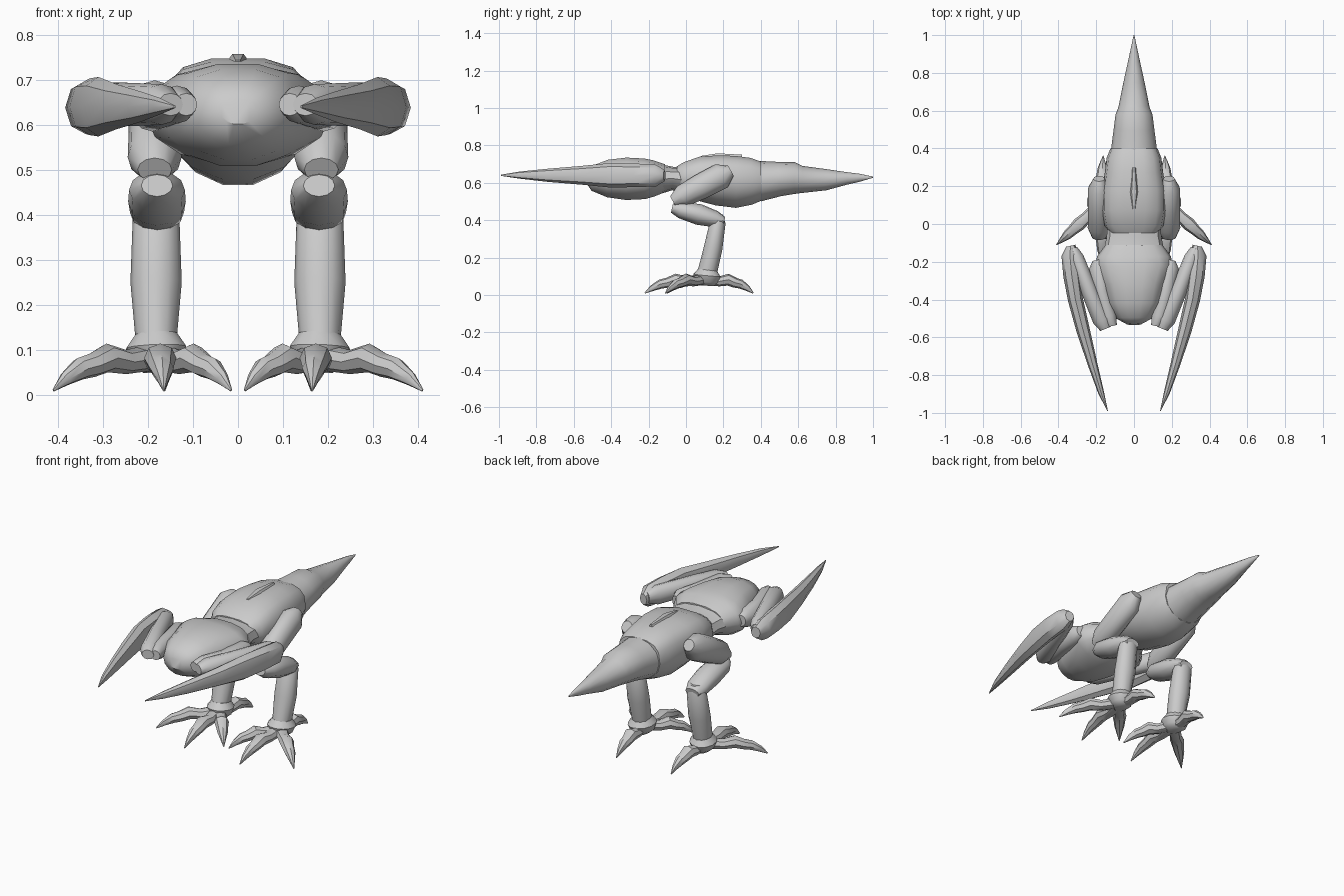
import bpy, bmesh, math
from mathutils import Vector

grey = bpy.data.materials.new("plain_grey")
grey.diffuse_color = (0.6, 0.6, 0.6, 1)


def loft(name, rings, sides=12, top=1.0, bottom=1.0):
    """Capped tube through rings (x, y, z, half width, half height)."""
    pts = [Vector(r[:3]) for r in rings]
    side = (pts[-1] - pts[0]).cross(Vector((0, 0, 1))).normalized()
    bm = bmesh.new()
    loops = []
    for i, r in enumerate(rings):
        tangent = (pts[min(i + 1, len(pts) - 1)] - pts[max(i - 1, 0)]).normalized()
        up = side.cross(tangent).normalized()
        loop = []
        for k in range(sides):
            a = math.tau * k / sides
            c, s = math.cos(a), math.sin(a)
            e = top if s > 0 else bottom
            w = math.copysign(abs(c) ** e, c) * r[3]
            h = math.copysign(abs(s) ** e, s) * r[4]
            loop.append(bm.verts.new(pts[i] + side * w + up * h))
        loops.append(loop)
    for a, b in zip(loops, loops[1:]):
        for k in range(sides):
            j = (k + 1) % sides
            bm.faces.new((a[k], a[j], b[j], b[k]))
    bm.faces.new(loops[0][::-1])
    bm.faces.new(loops[-1])
    bmesh.ops.recalc_face_normals(bm, faces=bm.faces[:])
    mesh = bpy.data.meshes.new(name)
    bm.to_mesh(mesh)
    bm.free()
    mesh.materials.append(grey)
    ob = bpy.data.objects.new(name, mesh)
    bpy.context.collection.objects.link(ob)
    bpy.ops.object.select_all(action='DESELECT')
    ob.select_set(True)
    bpy.context.view_layer.objects.active = ob
    bpy.ops.object.shade_smooth_by_angle(angle=math.radians(40))
    return ob


def spine(name, rows, **kw):
    """Body section from rows (y, half width, bottom z, top z)."""
    return loft(name, [(0, y, (b + t) / 2, w, (t - b) / 2) for y, w, b, t in rows], **kw)


def pair(name, rings, **kw):
    """Same part on the right and the left."""
    for label, s in (("right", 1), ("left", -1)):
        loft(label + "_" + name, [(s * r[0],) + tuple(r[1:]) for r in rings], **kw)


# Trunk
spine("chest", [(-0.53, 0.04, 0.60, 0.66), (-0.50, 0.095, 0.555, 0.695),
                (-0.42, 0.14, 0.52, 0.725), (-0.32, 0.165, 0.505, 0.737),
                (-0.22, 0.205, 0.51, 0.732), (-0.17, 0.195, 0.525, 0.722),
                (-0.11, 0.15, 0.55, 0.70)], sides=14, top=0.85)
spine("waist", [(-0.14, 0.16, 0.54, 0.70), (-0.07, 0.145, 0.56, 0.685),
                (0.02, 0.14, 0.53, 0.69)], top=0.85)
spine("hips", [(-0.05, 0.125, 0.55, 0.69), (-0.01, 0.155, 0.525, 0.712),
               (0.07, 0.17, 0.50, 0.742), (0.17, 0.17, 0.475, 0.75),
               (0.27, 0.155, 0.462, 0.745), (0.35, 0.145, 0.48, 0.735),
               (0.40, 0.125, 0.50, 0.715)], sides=14, top=0.7, bottom=1.05)
spine("back_ridge", [(0.08, 0.01, 0.72, 0.745), (0.17, 0.025, 0.72, 0.76),
                     (0.30, 0.01, 0.72, 0.752)], sides=6)
spine("tail", [(0.39, 0.122, 0.50, 0.718), (0.50, 0.108, 0.528, 0.712),
               (0.58, 0.098, 0.54, 0.71), (0.62, 0.082, 0.545, 0.69),
               (0.75, 0.056, 0.56, 0.673), (0.86, 0.032, 0.59, 0.657),
               (0.93, 0.017, 0.606, 0.648), (1.0, 0.002, 0.627, 0.633)])

# Folded arms with long blades
pair("upper_arm", [(0.195, -0.19, 0.635, 0.025, 0.03), (0.19, -0.23, 0.635, 0.05, 0.05),
                   (0.17, -0.36, 0.635, 0.042, 0.043), (0.135, -0.49, 0.645, 0.042, 0.042),
                   (0.115, -0.54, 0.645, 0.025, 0.025)])
pair("forearm", [(0.15, -0.555, 0.645, 0.03, 0.025), (0.17, -0.51, 0.645, 0.048, 0.045),
                 (0.235, -0.36, 0.645, 0.043, 0.048), (0.305, -0.18, 0.645, 0.04, 0.05),
                 (0.325, -0.13, 0.645, 0.025, 0.03)])
pair("blade", [(0.335, -0.115, 0.638, 0.025, 0.03), (0.34, -0.16, 0.638, 0.045, 0.058),
               (0.33, -0.27, 0.64, 0.045, 0.063), (0.31, -0.40, 0.64, 0.04, 0.066),
               (0.27, -0.56, 0.64, 0.036, 0.05), (0.22, -0.74, 0.64, 0.026, 0.035),
               (0.175, -0.89, 0.641, 0.016, 0.019), (0.14, -0.99, 0.64, 0.002, 0.003)], sides=8)

# Legs
pair("thigh", [(0.185, 0.24, 0.665, 0.03, 0.03), (0.185, 0.19, 0.637, 0.058, 0.07),
               (0.185, 0.08, 0.58, 0.058, 0.068), (0.185, -0.02, 0.528, 0.06, 0.06),
               (0.185, -0.07, 0.50, 0.038, 0.03)])
pair("shin", [(0.18, -0.075, 0.465, 0.035, 0.025), (0.18, -0.03, 0.455, 0.062, 0.045),
              (0.18, 0.07, 0.43, 0.064, 0.056), (0.18, 0.16, 0.405, 0.06, 0.044),
              (0.18, 0.205, 0.395, 0.04, 0.022)])
pair("lower_leg", [(0.182, 0.175, 0.435, 0.03, 0.02), (0.182, 0.17, 0.39, 0.052, 0.042),
                   (0.182, 0.145, 0.25, 0.057, 0.05), (0.182, 0.115, 0.125, 0.046, 0.052)])
pair("ankle", [(0.182, 0.116, 0.135, 0.047, 0.052), (0.182, 0.112, 0.105, 0.068, 0.075),
               (0.18, 0.11, 0.07, 0.055, 0.065), (0.18, 0.109, 0.05, 0.03, 0.04)])


# Clawed toes fan out from the ankle
def toe(name, tip):
    base, tip = Vector((0.18, 0.10, 0)), Vector(tip)
    shape = [(0.0, 0.085, 0.036, 0.030), (0.3, 0.073, 0.030, 0.027),
             (0.48, 0.082, 0.036, 0.032), (0.62, 0.066, 0.029, 0.027),
             (0.74, 0.058, 0.026, 0.025), (0.88, 0.036, 0.014, 0.016),
             (1.0, 0.010, 0.002, 0.003)]
    pair(name, [(*base.lerp(tip, t).xy, z, w, h) for t, z, w, h in shape], sides=8)


toe("front_toe", (0.165, -0.22, 0))
toe("outer_toe", (0.41, -0.11, 0))
toe("inner_toe", (0.015, -0.10, 0))
toe("rear_toe", (0.163, 0.36, 0))
